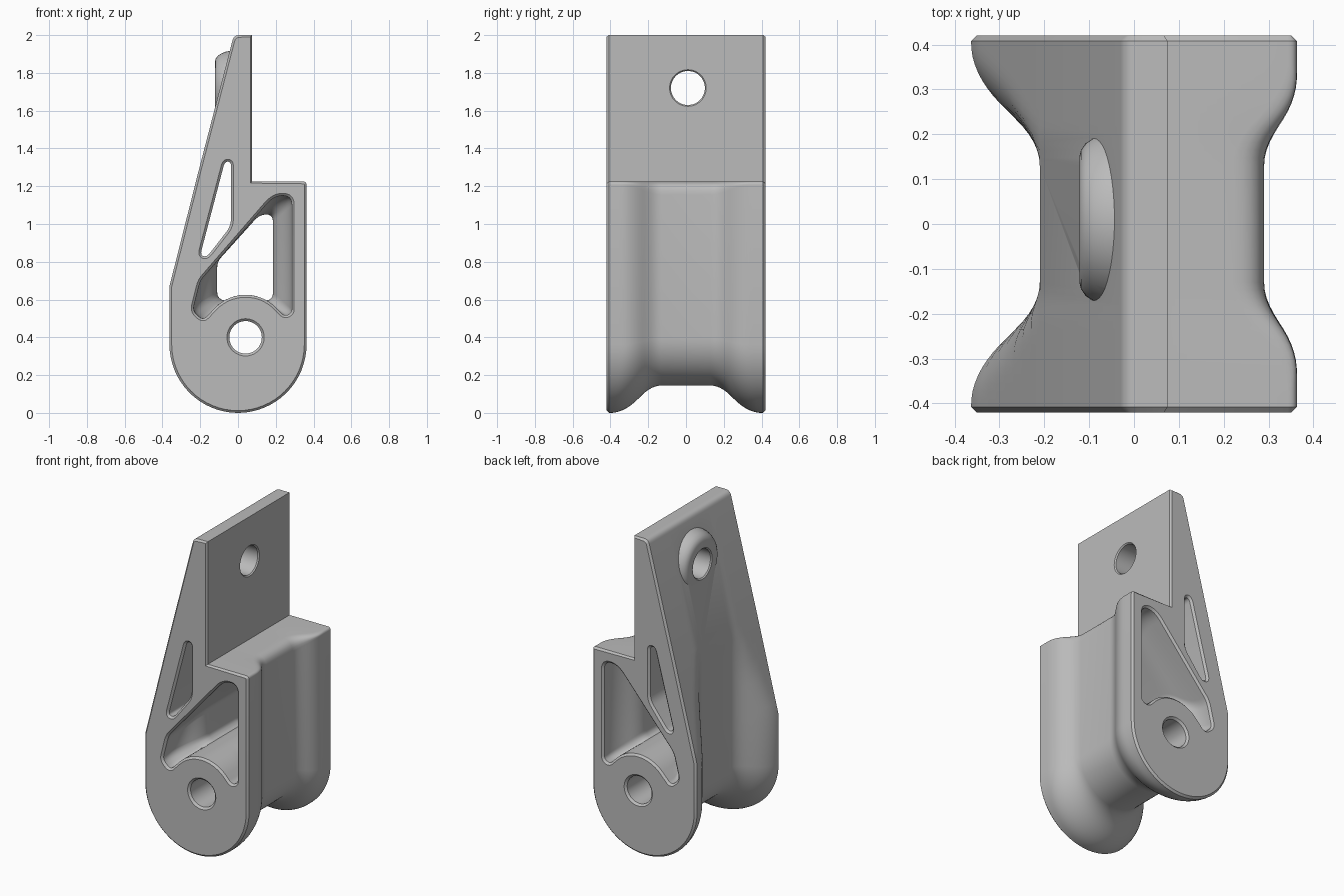
import bpy, bmesh, math
from mathutils import Vector

if "Cube" in bpy.data.objects:
    bpy.data.objects.remove(bpy.data.objects["Cube"], do_unlink=True)

HALF = 0.42          # half depth of the bracket
BEVEL = 0.012        # rim chamfer
HUB = (0.04, 0.40)   # pivot centre

grey = bpy.data.materials.new("plain_grey")
grey.use_nodes = True
COLOR = (0.5, 0.5, 0.5, 1)
grey.diffuse_color = COLOR
grey.node_tree.nodes["Principled BSDF"].inputs["Base Color"].default_value = COLOR


def rounded(corners, steps=6):
    """Closed outline from (x, z, fillet) corners."""
    out = []
    for i, (x, z, r) in enumerate(corners):
        p = Vector((x, z))
        if not r:
            out.append(p)
            continue
        a = Vector(corners[i - 1][:2]) - p
        b = Vector(corners[(i + 1) % len(corners)][:2]) - p
        a = p + a.normalized() * min(r, a.length * 0.49)
        b = p + b.normalized() * min(r, b.length * 0.49)
        for k in range(steps + 1):
            t = k / steps
            out.append(a * (1 - t) ** 2 + p * 2 * t * (1 - t) + b * t * t)
    return out


def arc(center, r, start, end, n):
    angles = [math.radians(start + (end - start) * i / n) for i in range(n + 1)]
    return [(center[0] + r * math.cos(a), center[1] + r * math.sin(a), 0) for a in angles]


def circle(center, r, n=48):
    return [Vector(p[:2]) for p in arc(center, r, 0, 360, n)[:-1]]


def grow(pts, d):
    """Offset a closed outline outward."""
    n = len(pts)
    area = sum(pts[i - 1].cross(pts[i]) for i in range(n))
    s = 1 if area > 0 else -1
    out = []
    for i, p in enumerate(pts):
        t = (pts[(i + 1) % n] - pts[i - 1]).normalized()
        out.append(p + Vector((t.y, -t.x)) * d * s)
    return out


def loft(name, rings, axis="y"):
    """Skin a list of (position, outline) rings along an axis."""
    bm = bmesh.new()
    loops = []
    for pos, pts in rings:
        if axis == "y":
            loops.append([bm.verts.new((p.x, pos, p.y)) for p in pts])
        else:
            loops.append([bm.verts.new((pos, p.x, p.y)) for p in pts])
    for a, b in zip(loops, loops[1:]):
        for i in range(len(a)):
            bm.faces.new((a[i - 1], a[i], b[i], b[i - 1]))
    caps = [bm.faces.new(loops[0]), bm.faces.new(loops[-1])]
    bmesh.ops.recalc_face_normals(bm, faces=bm.faces)
    if name == "bracket":
        bmesh.ops.inset_individual(bm, faces=caps, thickness=BEVEL, depth=BEVEL)
    mesh = bpy.data.meshes.new(name)
    bm.to_mesh(mesh)
    bm.free()
    mesh.materials.append(grey)
    obj = bpy.data.objects.new(name, mesh)
    bpy.context.collection.objects.link(obj)
    return obj


def flare(y, gap):
    """Share of the gap between waist and rim outline at depth y."""
    if gap < 1e-5:
        return 1
    u = max(abs(y) - 0.13, 0)
    d = u * u / 0.2 if u < 0.1 else u - 0.05
    k = min(0.07, 0.9 * gap)
    h = max(k - abs(d - gap), 0) / k
    return max(0, min(d, gap) - h * h * k / 4) / gap


def waisted(rim, waist, end):
    """Rings that flare from the waist outline to the rim outline."""
    half = [0.13 + (end - 0.13) * i / 16 for i in range(17)]
    ys = [-y for y in reversed(half)] + half
    return [(y, [q + (p - q) * flare(y, (p - q).length) for p, q in zip(rim, waist)])
            for y in ys]


def with_chamfer(rings):
    """Widen both ends of a cutter so its opening gets a chamfer."""
    lo, hi = rings[0][1], rings[-1][1]
    return [(-0.44, grow(lo, 0.034))] + rings + [(0.44, grow(hi, 0.034))]


def boolean(target, tool, operation):
    mod = target.modifiers.new(operation.lower(), "BOOLEAN")
    mod.operation, mod.solver, mod.object = operation, "EXACT", tool
    bpy.context.view_layer.objects.active = target
    bpy.ops.object.modifier_apply(modifier=mod.name)
    bpy.data.objects.remove(tool, do_unlink=True)


# Side outline: round foot, stepped shoulder, tall arm with sloping back
def side_outline(center, r, left, right, shoulder_fillet):
    pts = arc(center, r, 180, 360, 32)
    pts += [(right, 1.225, shoulder_fillet), (0.075, 1.225, 0), (0.075, 2, 0),
            (-0.022, 2, 0.03)]
    for i in range(9):
        t = i / 8
        pts.append((left(t), 1.276 - 0.606 * t, 0))
    return rounded(pts)


rim = side_outline((0, 0.363), 0.363, lambda t: -0.21 - 0.153 * t, 0.363, 0.02)
waist = side_outline((0.04, 0.395), 0.25, lambda t: -0.21, 0.29, 0.07)
bracket = loft("bracket", waisted(rim, waist, HALF - BEVEL))

# Rounded boss behind the arm hole
ARM_HOLE = (0.01, 1.72)
boss_profile = [(-0.122, 0.14), (-0.118, 0.155), (-0.108, 0.17), (-0.09, 0.182),
                (-0.065, 0.192), (-0.03, 0.2), (0.03, 0.2)]
boss = loft("boss", [(x, circle(ARM_HOLE, r)) for x, r in boss_profile], "x")
boolean(bracket, boss, "UNION")

# Large pocket over the hub, narrowing towards the waist
pocket_rim = rounded([(-0.185, 0.49, 0.03), (-0.24, 0.54, 0.03), (-0.2, 0.7, 0.03),
                      (0.19, 1.15, 0.06), (0.285, 1.15, 0.05), (0.285, 0.53, 0.02),
                      (0.245, 0.51, 0.03)] + arc(HUB, 0.225, 45, 135, 16))
pocket_waist = rounded([(-0.09, 0.6, 0.01), (-0.11, 0.62, 0.02), (-0.11, 0.8, 0.03),
                        (0.115, 1.05, 0.04), (0.185, 1.05, 0.04), (0.185, 0.62, 0.02),
                        (0.17, 0.6, 0.01)] + arc(HUB, 0.225, 60, 120, 16))
pocket = loft("pocket_cutter", with_chamfer(waisted(pocket_rim, pocket_waist, HALF - BEVEL)))
boolean(bracket, pocket, "DIFFERENCE")

# Slim window in the arm and the pivot bore
window = rounded([(-0.2, 0.835, 0.03), (-0.07, 1.33, 0.025), (-0.037, 1.33, 0.025),
                  (-0.037, 0.99, 0.04), (-0.165, 0.825, 0.03)])
bore = circle(HUB, 0.086)
for name, shape in (("window_cutter", window), ("bore_cutter", bore)):
    cutter = loft(name, with_chamfer([(-HALF + BEVEL, shape), (HALF - BEVEL, shape)]))
    boolean(bracket, cutter, "DIFFERENCE")

# Hole through the arm
hole_profile = [(-0.14, 0.115), (-0.115, 0.09), (0.068, 0.09), (0.1, 0.122)]
hole = loft("hole_cutter", [(x, circle(ARM_HOLE, r)) for x, r in hole_profile], "x")
boolean(bracket, hole, "DIFFERENCE")

# Smooth curves, crisp edges
bpy.ops.object.select_all(action="DESELECT")
bracket.select_set(True)
bpy.context.view_layer.objects.active = bracket
bpy.ops.object.shade_smooth_by_angle(angle=math.radians(30))
